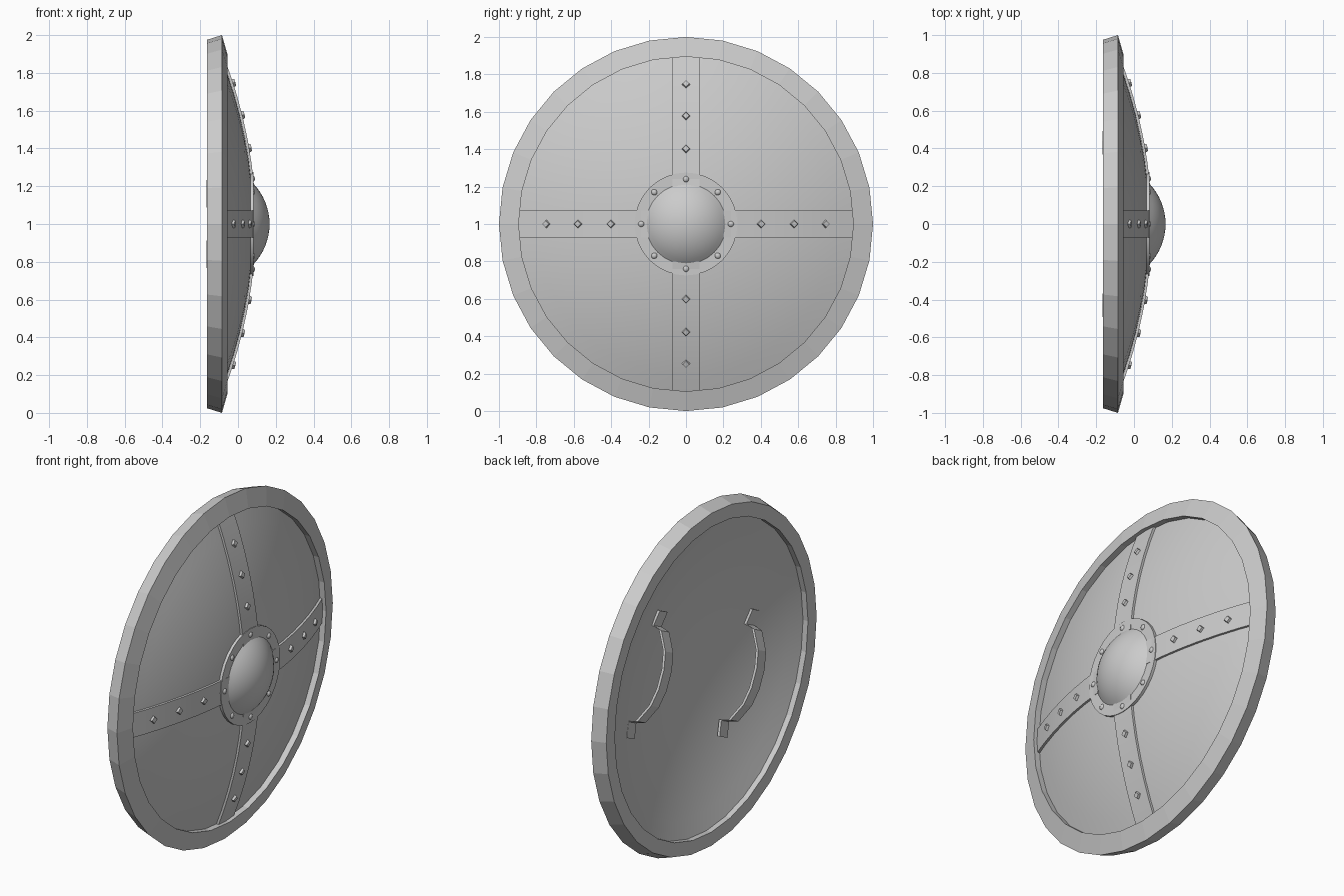
import bpy, bmesh, math
from mathutils import Matrix, Vector

if "Cube" in bpy.data.objects:
    bpy.data.objects.remove(bpy.data.objects["Cube"])

SIDES = 32
CURVE = 0.215                      # dish curvature: x = x0 - CURVE * r^2


def dish(r, x0):
    return x0 - CURVE * r * r


def finish(name, bm, smooth=None):
    bmesh.ops.remove_doubles(bm, verts=bm.verts, dist=1e-5)
    bmesh.ops.recalc_face_normals(bm, faces=bm.faces)
    me = bpy.data.meshes.new(name)
    bm.to_mesh(me)
    bm.free()
    ob = bpy.data.objects.new(name, me)
    bpy.context.collection.objects.link(ob)
    ob.location.z = 1.0
    if smooth:
        bpy.ops.object.select_all(action='DESELECT')
        ob.select_set(True)
        bpy.context.view_layer.objects.active = ob
        bpy.ops.object.shade_smooth_by_angle(angle=math.radians(smooth))
    return ob


def lathe(name, profile, closed=False, smooth=None):
    """Spin (x, r) points around the x axis."""
    bm = bmesh.new()
    vs = [bm.verts.new((x, 0, r)) for x, r in profile]
    edges = [bm.edges.new(p) for p in zip(vs, vs[1:])]
    if closed:
        edges.append(bm.edges.new((vs[-1], vs[0])))
    bmesh.ops.spin(bm, geom=vs + edges, cent=(0, 0, 0), axis=(1, 0, 0),
                   angle=2 * math.pi, steps=SIDES, use_duplicate=False)
    return finish(name, bm, smooth)


def strip(name, path, width, thick, matrix, smooth=None):
    """Flat bar along z following (z, x) points; thickness goes to -x."""
    bm = bmesh.new()
    rings = []
    for z, x in path:
        rings.append([bm.verts.new(matrix @ Vector((x - d, y, z))) for d, y in
                      ((0, -width), (0, width), (thick, width), (thick, -width))])
    for a, b in zip(rings, rings[1:]):
        for i in range(4):
            j = (i + 1) % 4
            bm.faces.new((a[i], a[j], b[j], b[i]))
    bm.faces.new(rings[0])
    bm.faces.new(rings[-1])
    return finish(name, bm, smooth)


# Dished board, open-backed with some thickness
radii = [0.92 * i / 8 for i in range(9)]
lathe("board", [(dish(r, 0.082), r) for r in radii]
      + [(dish(r, 0.04), r) for r in reversed(radii)], smooth=30)

# Faceted rim
lathe("rim", [(-0.165, 0.895), (-0.165, 0.975), (-0.085, 1.0), (-0.055, 0.895)],
      closed=True)

# Centre boss: flange and spherical cap
lathe("boss_flange", [(0.05, 0.0), (0.05, 0.275), (0.081, 0.275), (0.081, 0.0)],
      smooth=30)
R = (0.215 ** 2 + 0.087 ** 2) / (2 * 0.087)
half = math.asin(0.215 / R)
lathe("boss_dome", [(0.167 - R + R * math.cos(half * i / 8), R * math.sin(half * i / 8))
                    for i in range(9)] + [(0.07, 0.215)], smooth=35)

# Round rivets on the flange
bm = bmesh.new()
for k in range(8):
    pos = Matrix.Rotation(k * math.pi / 4, 4, 'X') @ Matrix.Translation((0.079, 0, 0.24))
    bmesh.ops.create_uvsphere(bm, u_segments=10, v_segments=6, radius=0.0165,
                              matrix=pos @ Matrix.Diagonal((0.7, 1, 1, 1)))
finish("flange_rivets", bm, 60)

# Four bands, each with three diamond studs
studs = bmesh.new()
for k in range(4):
    turn = Matrix.Rotation(k * math.pi / 2, 4, 'X')
    path = [(r, dish(r, 0.094)) for r in (0.2, 0.32, 0.44, 0.56, 0.68, 0.8, 0.91)]
    strip("band_%d" % (k + 1), path, 0.071, 0.025, turn, 30)
    for r in (0.402, 0.577, 0.747):
        normal = Vector((1, 0, 2 * CURVE * r)).normalized()
        side = Vector((0, 1, 0))
        frame = Matrix((side.cross(normal), side, normal)).transposed()
        # keep the frame right handed
        frame.col[0] = side.cross(normal)
        place = Matrix.Translation((dish(r, 0.094), 0, r)) @ frame.to_4x4()
        bmesh.ops.create_cone(studs, cap_ends=True, segments=4, radius1=0.027,
                              radius2=0.018, depth=0.024, matrix=turn @ place)
finish("diamond_studs", studs)

# Two slanted bowed handles on the back, opposite each other
half_path = [(0.35, -0.035), (0.265, -0.02), (0.25, -0.075), (0.15, -0.132), (0.055, -0.152)]
handle = half_path + [(-z, x) for z, x in reversed(half_path)]
for k in range(2):
    m = (Matrix.Rotation(k * math.pi, 4, 'X') @ Matrix.Translation((0, 0.43, 0.16))
         @ Matrix.Rotation(math.radians(26), 4, 'X'))
    strip("handle_%d" % (k + 1), handle, 0.04, 0.015, m)
